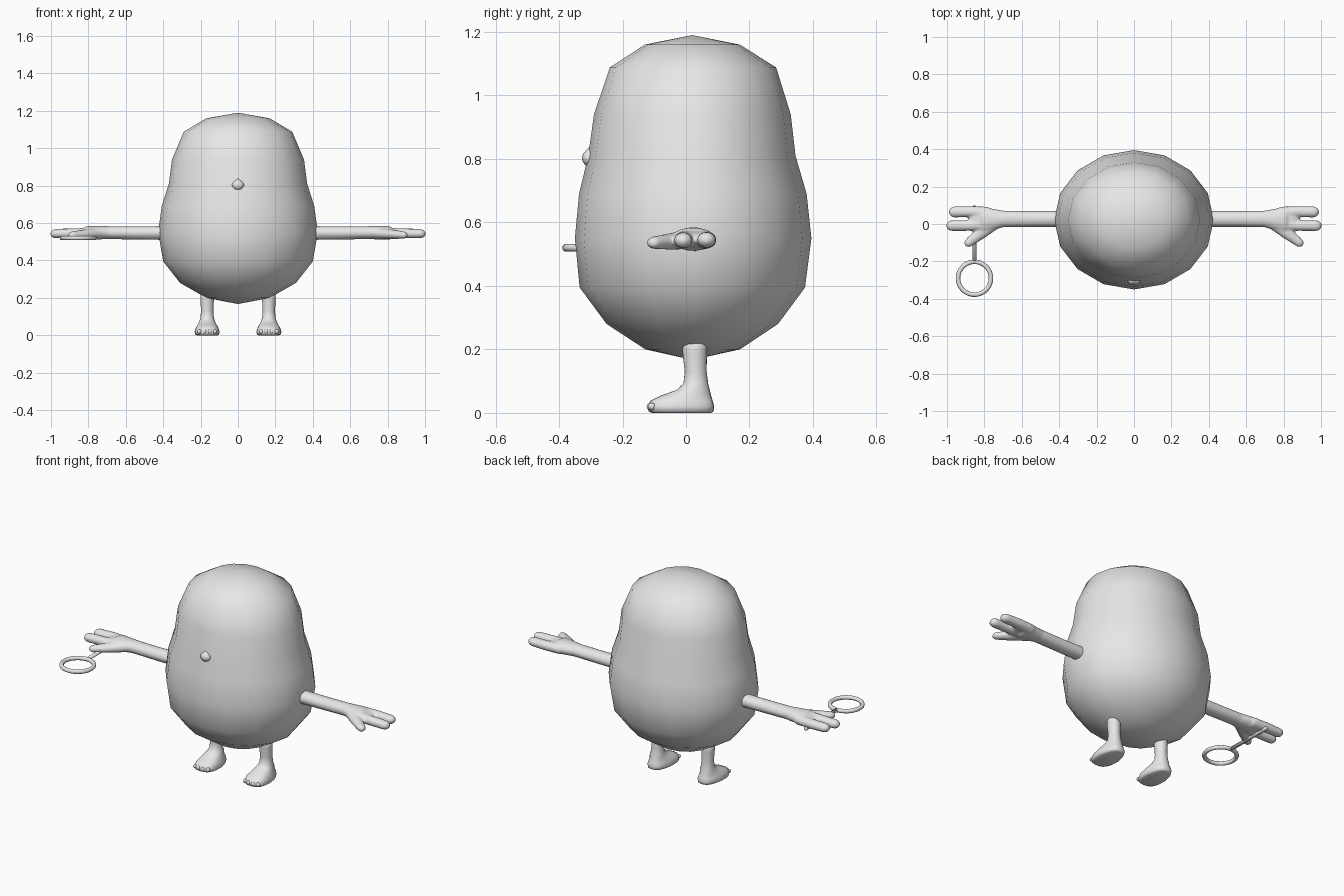
import bpy, bmesh, math
from mathutils import Vector

if "Cube" in bpy.data.objects:
    bpy.data.objects.remove(bpy.data.objects["Cube"])

grey = bpy.data.materials.new("plain_grey")
grey.diffuse_color = (0.8, 0.8, 0.8, 1)
grey.use_nodes = True
grey.node_tree.nodes["Principled BSDF"].inputs["Base Color"].default_value = grey.diffuse_color


def finish(bm, name):
    """Turn a bmesh into a smooth shaded grey object."""
    bmesh.ops.recalc_face_normals(bm, faces=bm.faces)
    me = bpy.data.meshes.new(name)
    bm.to_mesh(me)
    bm.free()
    me.materials.append(grey)
    for p in me.polygons:
        p.use_smooth = True
    ob = bpy.data.objects.new(name, me)
    bpy.context.collection.objects.link(ob)
    return ob


def loft(bm, rings):
    """Skin a list of point rings; single-point rings become poles."""
    loops = [[bm.verts.new(p) for p in r] for r in rings]
    for a, b in zip(loops, loops[1:]):
        n = max(len(a), len(b))
        for i in range(n):
            j = (i + 1) % n
            if len(a) == 1:
                bm.faces.new((a[0], b[i], b[j]))
            elif len(b) == 1:
                bm.faces.new((a[i], a[j], b[0]))
            else:
                bm.faces.new((a[i], a[j], b[j], b[i]))
    for l in (loops[0], loops[-1]):
        if len(l) > 1:
            bm.faces.new(l)


def tube(bm, pts, side, n=14):
    """Oval tube along points (x, y, z, half width, half height) with round tip."""
    ps = [Vector(p[:3]) for p in pts]
    rings = []
    for i, p in enumerate(pts):
        d = (ps[min(i + 1, len(ps) - 1)] - ps[max(i - 1, 0)]).normalized()
        across = Vector((-d.y, d.x, 0)).normalized()
        steps = [(0, 1)]
        if i == len(pts) - 1:
            steps = [(math.sin(t) * p[3] - p[3], math.cos(t)) for t in (0, 0.5, 0.95, 1.35)]
        for off, k in steps:
            ring = []
            for s in range(n):
                a = math.tau * s / n
                v = ps[i] + d * off + across * (math.cos(a) * p[3] * k)
                v.z += math.sin(a) * p[4] * k
                ring.append((v.x * side, v.y, v.z))
            rings.append(ring)
    loft(bm, rings)


def blend(ob, voxel, passes):
    """Fuse overlapping pieces into one soft skin."""
    m = ob.modifiers.new("fuse", 'REMESH')
    m.mode = 'VOXEL'
    m.voxel_size = voxel
    m.use_smooth_shade = True
    s = ob.modifiers.new("soften", 'SMOOTH')
    s.factor = 0.5
    s.iterations = passes


# Body: 16-sided egg, rows of (height, half width, front y, back y)
rows = [(0.20, 0.17, -0.128, 0.17), (0.28, 0.31, -0.25, 0.29),
        (0.395, 0.40, -0.335, 0.375), (0.55, 0.427, -0.35, 0.395),
        (0.69, 0.408, -0.337, 0.38), (0.81, 0.37, -0.308, 0.345),
        (0.94, 0.353, -0.29, 0.33), (1.088, 0.29, -0.24, 0.284),
        (1.16, 0.17, -0.13, 0.17)]
bm = bmesh.new()
rings = [[(0, 0.02, 0.167)]]
for z, rx, y0, y1 in rows:
    rings.append([(rx * math.sin(math.tau * i / 16),
                   (y0 + y1) / 2 + (y1 - y0) / 2 * math.cos(math.tau * i / 16), z)
                  for i in range(16)])
rings.append([(0, 0.02, 1.19)])
loft(bm, rings)
finish(bm, "body")

# Nose: small teardrop with a pointed top
bm = bmesh.new()
rings = [[(0, -0.305, 0.773)]]
for z, r in [(0.779, 0.016), (0.79, 0.028), (0.803, 0.033), (0.815, 0.028), (0.827, 0.014)]:
    rings.append([(r * math.cos(math.tau * i / 12), -0.305 + 0.7 * r * math.sin(math.tau * i / 12), z)
                  for i in range(12)])
rings.append([(0, -0.305, 0.838)])
loft(bm, rings)
finish(bm, "nose")

for side, label in ((-1, "right"), (1, "left")):
    # Arm with palm, two fingers and a thumb
    bm = bmesh.new()
    tube(bm, [(0.34, 0.027, 0.547, 0.043, 0.038), (0.55, 0.027, 0.547, 0.043, 0.036),
              (0.70, 0.027, 0.549, 0.045, 0.035), (0.76, 0.024, 0.548, 0.060, 0.037),
              (0.81, 0.022, 0.547, 0.074, 0.037), (0.885, 0.025, 0.545, 0.058, 0.026)], side)
    tube(bm, [(0.78, 0.055, 0.545, 0.036, 0.030), (0.87, 0.066, 0.545, 0.030, 0.027),
              (0.99, 0.064, 0.545, 0.030, 0.025)], side)
    tube(bm, [(0.78, 0.0, 0.547, 0.036, 0.030), (0.87, -0.008, 0.545, 0.029, 0.027),
              (1.004, -0.009, 0.543, 0.029, 0.025)], side)
    tube(bm, [(0.74, 0.01, 0.545, 0.036, 0.030), (0.82, -0.050, 0.540, 0.033, 0.026),
              (0.903, -0.115, 0.535, 0.024, 0.020)], side)
    blend(finish(bm, label + "_arm"), 0.007, 3)

    # Leg flowing into a flat-soled foot: (height, half width, front y, back y, squareness)
    bm = bmesh.new()
    rings = []
    for z, rx, y0, y1, e in [(0.0, 0.055, -0.108, 0.078, 0.7), (0.005, 0.064, -0.118, 0.087, 0.7),
                             (0.02, 0.067, -0.121, 0.089, 0.7), (0.038, 0.061, -0.112, 0.084, 0.7),
                             (0.055, 0.052, -0.078, 0.079, 0.8), (0.072, 0.043, -0.030, 0.075, 0.9),
                             (0.092, 0.036, -0.008, 0.070, 1), (0.13, 0.033, -0.004, 0.065, 1),
                             (0.19, 0.036, -0.011, 0.066, 1), (0.25, 0.036, -0.011, 0.066, 1)]:
        ring = []
        for i in range(24):
            a = math.tau * i / 24
            c, s = math.cos(a), math.sin(a)
            u = math.copysign(abs(c) ** e, c)
            v = math.copysign(abs(s) ** e, s)
            taper = 1 - max(0, v) * 0.25 * (z < 0.07)
            ring.append((side * 0.165 + rx * u * taper, (y0 + y1) / 2 + (y1 - y0) / 2 * v, z))
        rings.append(ring)
    loft(bm, rings)
    finish(bm, label + "_leg")

    # Four little toes
    bm = bmesh.new()
    for k in range(4):
        n0 = set(bm.verts)
        bmesh.ops.create_uvsphere(bm, u_segments=10, v_segments=6, radius=0.012)
        bmesh.ops.translate(bm, verts=[v for v in bm.verts if v not in n0],
                            vec=(side * 0.165 + (k - 1.5) * 0.028,
                                 -0.107 if k in (0, 3) else -0.112, 0.02))
    finish(bm, label + "_toes")

# Hoop and its handle, held in the right hand
bm = bmesh.new()
rings = 36
grid = [[bm.verts.new((-0.853 + (0.088 + 0.012 * math.cos(math.tau * j / 10)) * math.cos(math.tau * i / rings),
                       -0.290 + (0.088 + 0.012 * math.cos(math.tau * j / 10)) * math.sin(math.tau * i / rings),
                       0.52 + 0.012 * math.sin(math.tau * j / 10)))
         for j in range(10)] for i in range(rings)]
for i in range(rings):
    for j in range(10):
        a, b = grid[i], grid[(i + 1) % rings]
        bm.faces.new((a[j], b[j], b[(j + 1) % 10], a[(j + 1) % 10]))
finish(bm, "hoop")
bm = bmesh.new()
tube(bm, [(0.853, -0.20, 0.52, 0.011, 0.011), (0.853, 0.10, 0.52, 0.011, 0.011)], -1, 10)
finish(bm, "hoop_handle")
